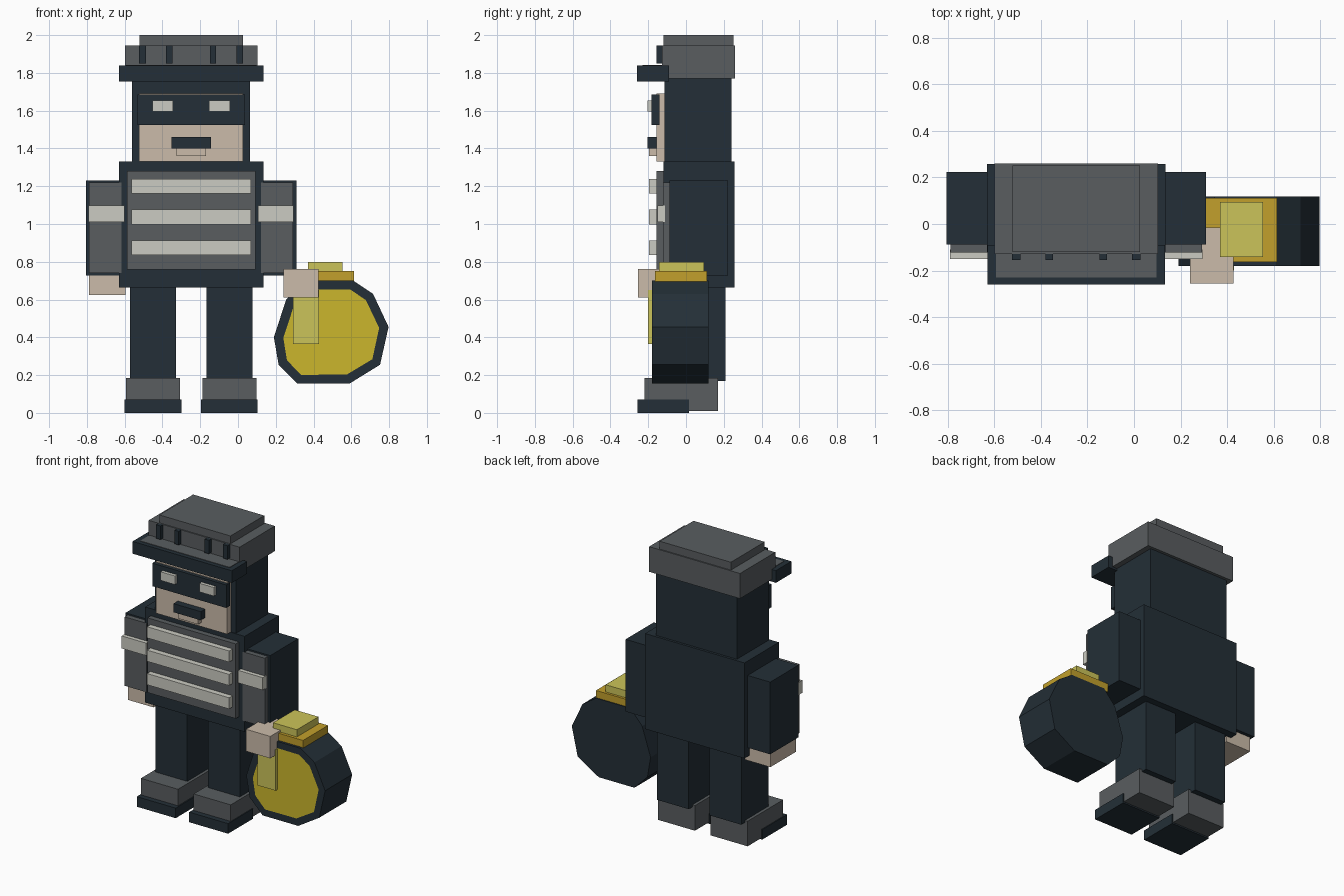
import bpy
import bmesh

cube = bpy.data.objects.get("Cube")
if cube:
    bpy.data.objects.remove(cube, do_unlink=True)


def material(name, rgb):
    m = bpy.data.materials.new(name)
    m.use_nodes = True
    m.diffuse_color = (*rgb, 1)
    m.node_tree.nodes["Principled BSDF"].inputs["Base Color"].default_value = (*rgb, 1)
    return m


NAVY = material("navy", (0.017, 0.028, 0.038))
GREY = material("grey", (0.100, 0.110, 0.117))
SKIN = material("skin", (0.60, 0.50, 0.40))
WHITE = material("off_white", (0.60, 0.60, 0.54))
GOLD = material("gold", (0.54, 0.35, 0.025))
YELLOW = material("yellow", (0.60, 0.47, 0.025))
PALE = material("pale_yellow", (0.60, 0.55, 0.10))


def add_object(name, bm, mats):
    bmesh.ops.recalc_face_normals(bm, faces=bm.faces)
    mesh = bpy.data.meshes.new(name)
    bm.to_mesh(mesh)
    bm.free()
    for m in mats:
        mesh.materials.append(m)
    obj = bpy.data.objects.new(name, mesh)
    bpy.context.collection.objects.link(obj)
    return obj


def box(name, mat, x, y, z):
    """Box from its (min, max) range on each axis."""
    bm = bmesh.new()
    bmesh.ops.create_cube(bm, size=1)
    for v in bm.verts:
        v.co = [r[0] if c < 0 else r[1] for c, r in zip(v.co, (x, y, z))]
    return add_object(name, bm, [mat])


MID = -0.248  # centre line of the body


def pair(name, mat, inner, outer, y, z):
    """Matching boxes either side of the body's centre line."""
    box("right_" + name, mat, (MID - outer, MID - inner), y, z)
    box("left_" + name, mat, (MID + inner, MID + outer), y, z)


def centred(name, mat, half, y, z):
    box(name, mat, (MID - half, MID + half), y, z)


# Legs and shoes
pair("leg", NAVY, 0.08, 0.325, (-0.09, 0.21), (0.17, 0.67))
pair("shoe", GREY, 0.06, 0.346, (-0.22, 0.17), (0.01, 0.185))
pair("toe_sole", NAVY, 0.052, 0.352, (-0.257, 0.017), (0, 0.07))

# Torso with striped front
centred("torso", NAVY, 0.383, (-0.12, 0.257), (0.665, 1.33))
centred("shirt_front", GREY, 0.34, (-0.157, -0.12), (0.76, 1.28))
for i in range(3):
    low = 0.835 + 0.163 * i
    centred(f"shirt_stripe_{i + 1}", WHITE, 0.316, (-0.195, -0.15), (low, low + 0.078))

# Arms and hands
pair("arm", NAVY, 0.37, 0.557, (-0.087, 0.223), (0.727, 1.23))
pair("sleeve_front", GREY, 0.37, 0.54, (-0.122, -0.087), (0.74, 1.22))
pair("sleeve_stripe", WHITE, 0.354, 0.543, (-0.15, -0.11), (1.01, 1.097))
box("right_hand", SKIN, (-0.79, -0.595), (-0.08, 0.2), (0.625, 0.74))
box("left_hand", SKIN, (0.24, 0.427), (-0.255, -0.015), (0.61, 0.763))

# Head, face and mask
centred("head", NAVY, 0.312, (-0.115, 0.24), (1.32, 1.78))
centred("face", SKIN, 0.275, (-0.157, -0.11), (1.33, 1.69))
centred("mask", NAVY, 0.285, (-0.182, -0.14), (1.525, 1.685))
pair("eye", WHITE, 0.095, 0.205, (-0.205, -0.17), (1.595, 1.655))
centred("moustache", NAVY, 0.105, (-0.205, -0.15), (1.40, 1.46))
centred("lip", SKIN, 0.078, (-0.195, -0.15), (1.36, 1.42))

# Cap
centred("cap_band", GREY, 0.35, (-0.128, 0.26), (1.77, 1.945))
centred("cap_crown", GREY, 0.274, (-0.12, 0.252), (1.93, 2.0))
centred("cap_brim", NAVY, 0.382, (-0.26, -0.09), (1.755, 1.84))
centred("cap_brim_top", GREY, 0.345, (-0.23, -0.12), (1.836, 1.843))
pair("cap_inner_tab", NAVY, 0.1, 0.132, (-0.155, -0.12), (1.85, 1.945))
pair("cap_outer_tab", NAVY, 0.24, 0.275, (-0.155, -0.12), (1.85, 1.945))

# Round bag with an inset front panel
outline = [(0.797, 0.455), (0.752, 0.255), (0.59, 0.155), (0.315, 0.155), (0.215, 0.255),
           (0.19, 0.40), (0.255, 0.6), (0.345, 0.70), (0.61, 0.70), (0.715, 0.63)]
bm = bmesh.new()
front = bm.faces.new([bm.verts.new((x, -0.18, z)) for x, z in outline])
back = bmesh.ops.extrude_face_region(bm, geom=[front], use_keep_orig=True)
for v in back["geom"]:
    if isinstance(v, bmesh.types.BMVert):
        v.co.y = 0.118
bmesh.ops.recalc_face_normals(bm, faces=bm.faces)
bmesh.ops.inset_individual(bm, faces=[front], thickness=0.05)
front.material_index = 1
add_object("bag", bm, [NAVY, YELLOW])

# Bag closure and strap
box("bag_collar", GOLD, (0.31, 0.615), (-0.163, 0.112), (0.69, 0.75))
box("bag_knot", PALE, (0.37, 0.553), (-0.142, 0.095), (0.74, 0.8))
box("bag_strap", PALE, (0.29, 0.43), (-0.2, -0.17), (0.365, 0.65))
